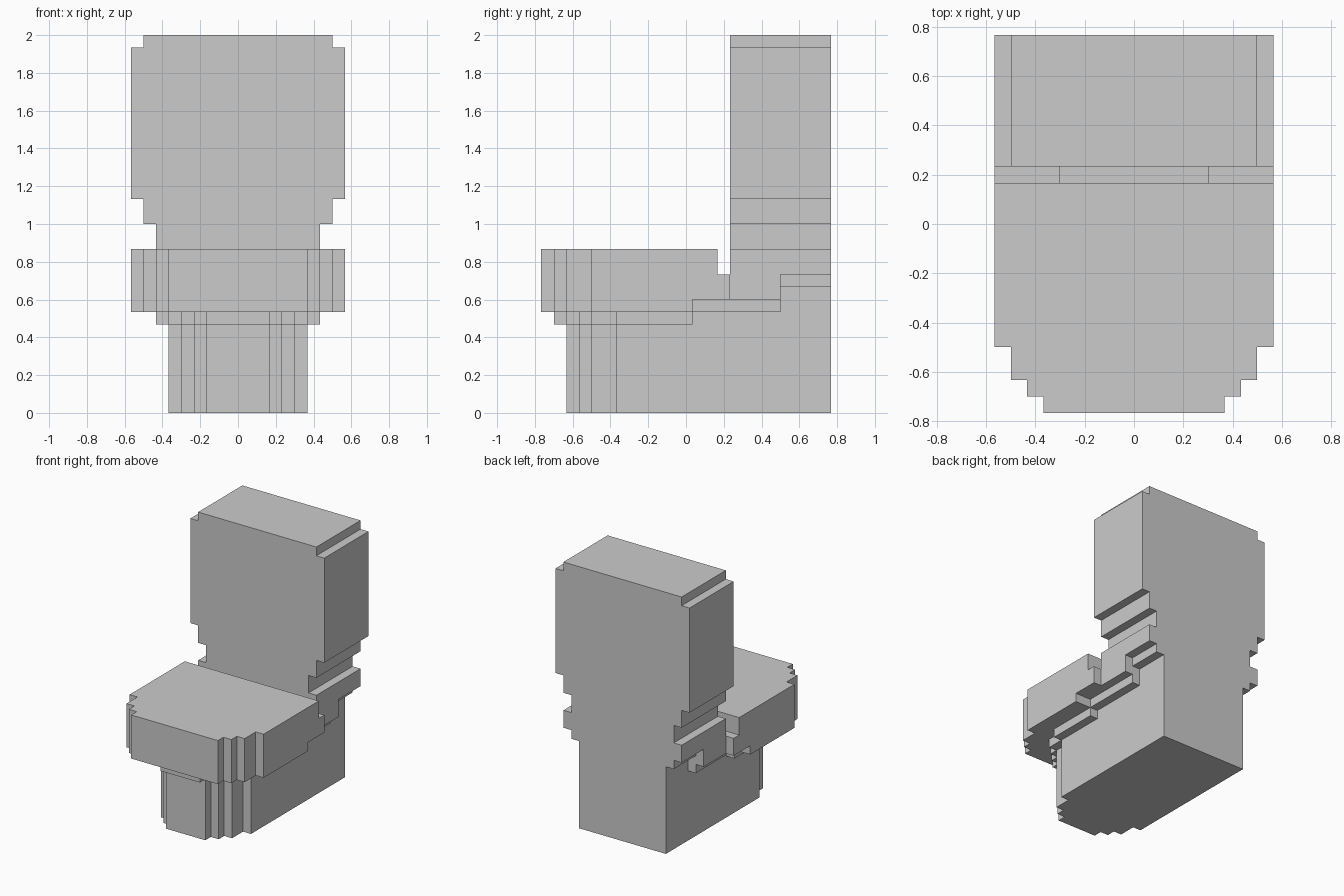
import bpy, bmesh, math
from mathutils import Vector

if "Cube" in bpy.data.objects:
    bpy.data.objects.remove(bpy.data.objects["Cube"])

U = 1 / 15  # block size

grey = bpy.data.materials.new("light grey")
grey.diffuse_color = (0.6, 0.6, 0.6, 1)
grey.use_nodes = True
grey.node_tree.nodes["Principled BSDF"].inputs["Base Color"].default_value = grey.diffuse_color


def slab(half, y0, y1, z0, z1, inner=0):
    """Set of blocks, symmetric in x; inner leaves a gap of that half width."""
    n = int(half)
    return {(x, y, z) for x in range(-n, n + 1) if abs(x) > inner or not inner
            for y in range(math.floor(y0 + .5), math.floor(y1 + .5))
            for z in range(z0, z1)}


def tapered(tip_half, tip_y, y1, z0, z1):
    """Slab whose front narrows in four steps."""
    cells = set()
    for i, step in enumerate((0, 1, 2, 4)):
        cells |= slab(tip_half + i, tip_y + step, y1, z0, z1)
    return cells


parts = {
    # foot with rounded front, rising at the back
    "pedestal": tapered(2.5, -9.5, 11.5, 0, 7) | slab(5.5, .5, 7.5, 7, 8)
                | slab(5.5, 7.5, 11.5, 7, 10),
    # stepped flare under the bowl
    "collar": tapered(2.5, -10.5, .5, 7, 8) | slab(6.5, -5.5, .5, 7, 8)
              | slab(6.5, .5, 7.5, 8, 9) | slab(6.5, 7.5, 11.5, 10, 11),
    # bowl with closed lid
    "bowl_and_lid": tapered(5.5, -11.5, .5, 8, 13) | slab(8.5, .5, 2.5, 9, 13),
    # hinge blocks either side of the slot behind the lid
    "hinges": slab(8.5, 2.5, 3.5, 9, 11, inner=4),
    # shelf carrying the tank
    "shelf": slab(7.5, 3.5, 7.5, 9, 13) | slab(7.5, 7.5, 11.5, 11, 13),
    # water tank with stepped neck and top
    "tank": set().union(*(slab(h, 3.5, 11.5, a, b) for h, a, b in
                          ((6.5, 13, 15), (7.5, 15, 17), (8.5, 17, 29), (7.5, 29, 30)))),
}
# last step of the collar's front
parts["collar"] |= slab(5.5, -7.5, .5, 7, 8)

solid = set().union(*parts.values())


def build(name, cells):
    """Make only the outer block faces, then merge the flat areas."""
    bm = bmesh.new()
    for c in cells:
        for axis in range(3):
            for s in (-1, 1):
                d = [0, 0, 0]
                d[axis] = s
                if tuple(a + b for a, b in zip(c, d)) in solid:
                    continue
                n = Vector(d)
                u = Vector([float((axis + 1) % 3 == k) for k in range(3)])
                v = n.cross(u)
                mid = Vector(c) + Vector((0, 0, .5)) + n * .5
                bm.faces.new([bm.verts.new((mid + u * a + v * b) * U)
                              for a, b in ((-.5, -.5), (.5, -.5), (.5, .5), (-.5, .5))])
    bmesh.ops.remove_doubles(bm, verts=bm.verts, dist=1e-4)
    bmesh.ops.dissolve_limit(bm, angle_limit=.01, verts=bm.verts, edges=bm.edges)
    mesh = bpy.data.meshes.new(name)
    bm.to_mesh(mesh)
    bm.free()
    mesh.materials.append(grey)
    bpy.context.collection.objects.link(bpy.data.objects.new(name, mesh))


for name, cells in parts.items():
    build(name, cells)
